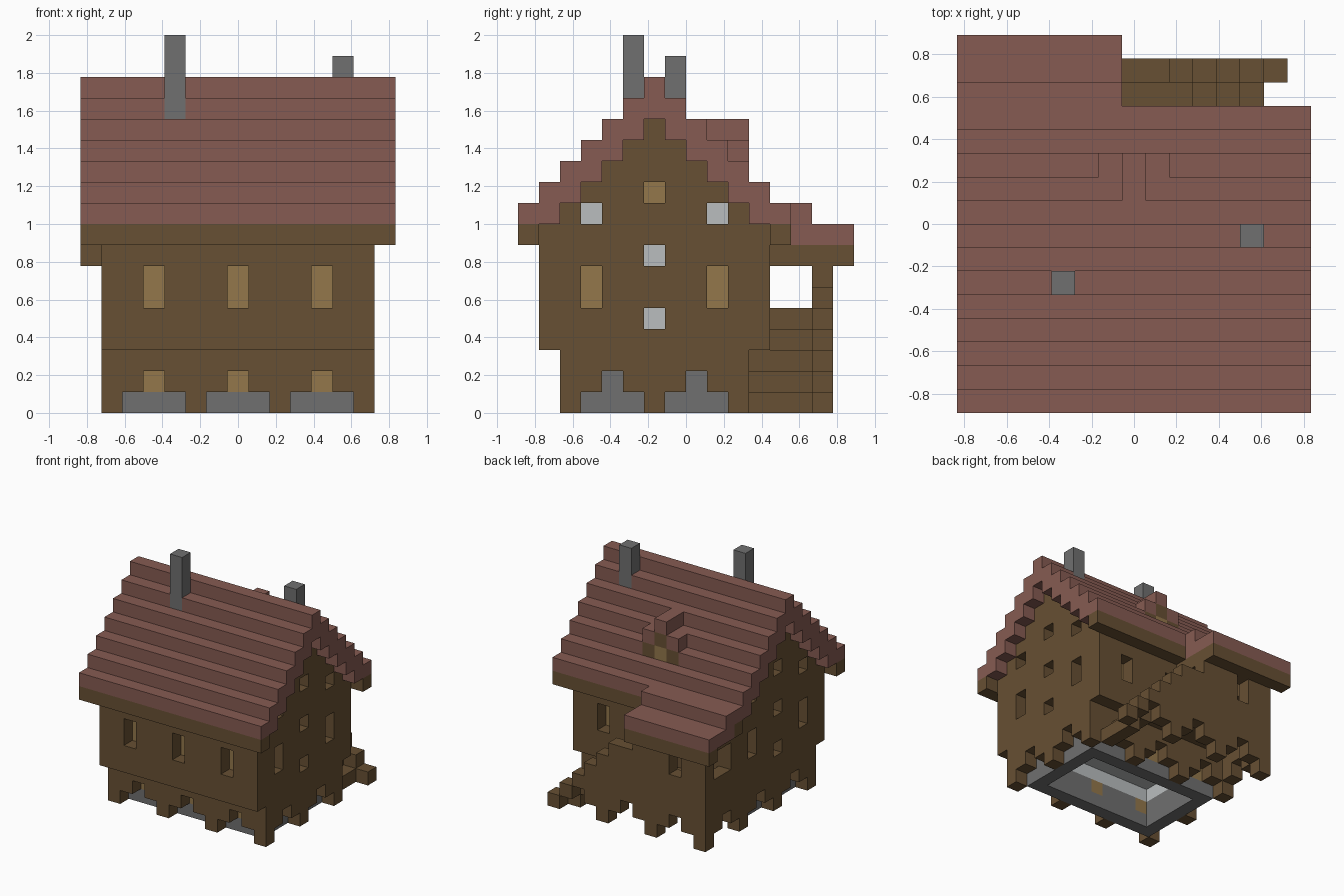
import bpy, bmesh
from itertools import product
from mathutils import Vector

if "Cube" in bpy.data.objects:
    bpy.data.objects.remove(bpy.data.objects["Cube"])

U = 1 / 9          # size of one cube
grid = {}          # cell -> part name


def block(part, x, y, z):
    """Fill an inclusive range of cells; part None carves them away."""
    for c in product(*(range(a, b + 1) for a, b in (x, y, z))):
        if part is None:
            grid.pop(c, None)
        else:
            grid[c] = part


def roof_top(j):
    return 16 - abs(j - 6)


# stone footing ring with plaster above it
block("stone_footing", (2, 12), (3, 9), (0, 1))
block("plaster_lining", (2, 12), (3, 9), (2, 2))
block(None, (3, 11), (4, 8), (0, 2))
block("inner_floor", (3, 11), (3, 9), (3, 3))

# plaster lining of the upper storey
block("plaster_lining", (2, 12), (2, 10), (3, 8))
block(None, (3, 11), (3, 9), (4, 8))
for i in (2, 12):
    for j in range(2, 11):
        block("plaster_lining", (i, i), (j, j), (3, roof_top(j) - 3))

# timber front and back walls, upper storey overhanging
for low, high in ((2, 1), (10, 11)):
    block("timber_walls", (1, 13), (low, low), (0, 2))
    block("timber_walls", (1, 13), (high, high), (3, 8))
    block("timber_walls", (1, 13), (min(low, high), max(low, high)), (3, 3))

# timber gable walls following the roof steps
for i in (1, 13):
    block("timber_walls", (i, i), (2, 10), (0, 2))
    for j in range(1, 12):
        block("timber_walls", (i, i), (j, j), (3, roof_top(j) - 3))

# gaps between the ground posts, with a notch in the middle of each
for c in (3, 7, 11):
    for j in (2, 10):
        block(None, (c - 1, c + 1), (j, j), (0, 0))
        block(None, (c, c), (j, j), (1, 1))
    for j in (3, 9):
        block("window_panels", (c, c), (j, j), (1, 1))
for i, c in product((1, 13), (4, 8)):
    block(None, (i, i), (c - 1, c + 1), (0, 0))
    block(None, (i, i), (c, c), (1, 1))

# tall windows front and back
for c in (3, 7, 11):
    for outer, inner in ((1, 2), (11, 10)):
        block(None, (c, c), (outer, outer), (5, 6))
        block("window_panels", (c, c), (inner, inner), (5, 6))

# windows and plaster openings in the gables
for outer, inner in ((1, 2), (13, 12)):
    for j, k0, k1, pane in ((3, 5, 6, 1), (9, 5, 6, 1), (6, 10, 10, 1),
                            (6, 4, 4, 0), (6, 7, 7, 0), (3, 9, 9, 0), (9, 9, 9, 0)):
        block(None, (outer, outer), (j, j), (k0, k1))
        if pane:
            block("window_panels", (inner, inner), (j, j), (k0, k1))

# stepped roof with timber eaves
for j in range(13):
    t = roof_top(j)
    block("roof", (0, 14), (j, j), (t - 2, t - 1))
for j in (0, 12):
    block("eaves", (0, 14), (j, j), (8, 8))

# back dormer
block("roof", (7, 7), (9, 10), (13, 13))
block("roof", (6, 8), (10, 10), (12, 12))
block("dormer_front", (7, 7), (10, 10), (12, 12))
block("dormer_front", (6, 8), (10, 10), (11, 11))
block("window_panels", (7, 7), (10, 10), (11, 11))

# chimneys
block("chimneys", (4, 4), (5, 5), (13, 17))
block("chimneys", (12, 12), (7, 7), (13, 16))

# porch roof and eave
block("roof", (0, 6), (13, 13), (8, 9))
block("roof", (0, 6), (14, 15), (8, 8))
block("eaves", (0, 6), (15, 15), (7, 7))

# porch walls, open at both ends above the sill
block("porch_walls", (1, 6), (14, 14), (0, 7))
block("porch_walls", (1, 1), (11, 14), (0, 2))
block("porch_walls", (1, 1), (12, 14), (3, 7))
block(None, (1, 1), (12, 13), (5, 6))
block("porch_walls", (6, 6), (12, 14), (7, 7))
block(None, (3, 3), (14, 14), (5, 6))

# stair parapet stepping down beside the stairs
for i, top in zip(range(7, 14), (6, 6, 5, 4, 3, 2, 1)):
    block("porch_walls", (i, i), (14, 14), (0, top - 1))
for c in (3, 7, 11):
    block(None, (c - 1, c + 1), (14, 14), (0, 0))
    block(None, (c, c), (14, 14), (1, 1))
block(None, (1, 1), (11, 13), (0, 0))
block(None, (1, 1), (12, 12), (1, 1))

# landing and stair treads
block("stairs", (2, 9), (12, 13), (3, 3))
for i, top in ((10, 3), (11, 2), (12, 1)):
    block("stairs", (i, i), (11, 13), (top - 1, top - 1))


def material(name, rgb):
    m = bpy.data.materials.new(name)
    m.diffuse_color = (*rgb, 1)
    m.use_nodes = True
    m.node_tree.nodes["Principled BSDF"].inputs["Base Color"].default_value = m.diffuse_color
    return m


red = material("red_tile", (0.239, 0.105, 0.084))
brown = material("brown_timber", (0.136, 0.080, 0.033))
tan = material("tan_wood", (0.292, 0.184, 0.071))
grey = material("grey_stone", (0.162, 0.162, 0.162))
white = material("pale_plaster", (0.49, 0.515, 0.52))
colours = {"roof": red, "stone_footing": grey, "chimneys": grey,
           "plaster_lining": white, "window_panels": tan, "inner_floor": tan}


def build(part):
    """Turn the exposed cube sides of one part into a clean mesh."""
    bm = bmesh.new()
    for cell in (c for c, p in grid.items() if p == part):
        for axis, side in product(range(3), (0, 1)):
            near = list(cell)
            near[axis] += 2 * side - 1
            if tuple(near) in grid:
                continue
            u, v = (axis + 1) % 3, (axis + 2) % 3
            quad = []
            for a, b in ((0, 0), (1, 0), (1, 1), (0, 1)):
                p = Vector(cell)
                p[axis] += side
                p[u] += a
                p[v] += b
                quad.append(bm.verts.new((p - Vector((7.5, 8, 0))) * U))
            bm.faces.new(quad if side else quad[::-1])
    bmesh.ops.remove_doubles(bm, verts=bm.verts, dist=0.001)
    bmesh.ops.dissolve_limit(bm, angle_limit=0.01, verts=bm.verts, edges=bm.edges)
    mesh = bpy.data.meshes.new(part)
    bm.to_mesh(mesh)
    bm.free()
    mesh.materials.append(colours.get(part, brown))
    bpy.context.collection.objects.link(bpy.data.objects.new(part, mesh))


for part in sorted(set(grid.values())):
    build(part)
